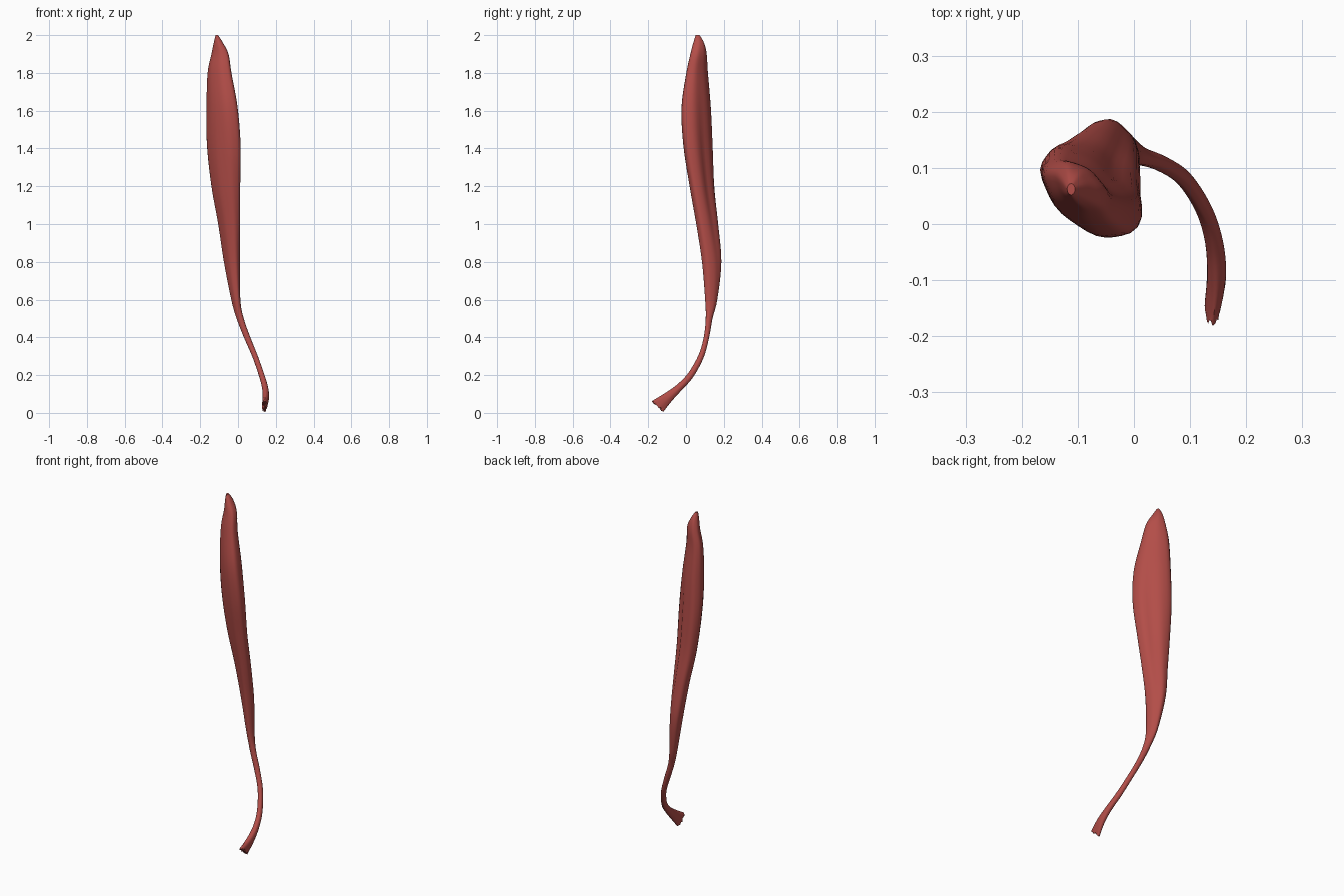
import bpy
import bmesh
from math import sin, cos, pi, exp, radians, asin
from mathutils import Vector
import random

random.seed(4)
cube = bpy.data.objects.get("Cube")
if cube:
    bpy.data.objects.remove(cube, do_unlink=True)

SIDES = 32
STEPS = 5

# Key sections: centre x, centre y, height, half width, half depth, tilt, skew
SECTIONS = [
    (-.112, .062, 2.0, .007, .010, 0, 0),
    (-.104, .067, 1.96, .024, .028, 0, -.2),
    (-.095, .066, 1.9, .045, .043, 0, -.4),
    (-.097, .058, 1.8, .063, .057, 0, -.5),
    (-.083, .053, 1.62, .082, .077, 0, -.5),
    (-.074, .063, 1.42, .089, .077, 0, -.5),
    (-.064, .085, 1.2, .076, .065, 0, -.45),
    (-.047, .113, 1.0, .058, .058, 0, -.4),
    (-.033, .136, .8, .042, .051, 0, -.35),
    (-.012, .133, .6, .024, .032, 0, -.3),
    (.011, .122, .5, .019, .018, 0, -.2),
    (.048, .108, .4, .017, .014, -10, 0),
    (.090, .080, .3, .015, .015, -25, 0),
    (.125, .025, .2, .015, .017, -40, 0),
    (.143, -.035, .135, .016, .019, -45, 0),
    (.147, -.095, .082, .017, .028, -45, 0),
    (.140, -.147, .036, .014, .041, -43, 0),
]


def blend(a, b, c, d, t):
    """Smooth curve through b and c."""
    return tuple(
        q + .5 * t * (r - p + t * (2 * p - 5 * q + 4 * r - s + t * (3 * (q - r) + s - p)))
        for p, q, r, s in zip(a, b, c, d))


def section_ring(bm, values, ragged=0):
    """One closed outline, flattened and grooved along its inner side."""
    cx, cy, cz, hx, hy, tilt, skew = values
    tilt, skew = radians(tilt), asin(skew)
    groove = .24 * exp(-((cz - 1.25) / .45) ** 2)
    ring = []
    for i in range(SIDES):
        a = 2 * pi * i / SIDES
        r = 1 - groove * exp(-((a - pi / 4 + skew / 2) / .45) ** 2)
        r += .018 * sin(7 * a + 3 * cz)
        x, d = hx * r * cos(a), hy * r * sin(a + skew)
        jag = random.uniform(-ragged, ragged)
        ring.append(bm.verts.new(Vector((
            cx + x,
            cy + d * cos(tilt) + jag,
            max(0, cz + d * sin(tilt) + jag)))))
    return ring


# Loft the belly and its tendon as one continuous skin
keys = [SECTIONS[0]] + SECTIONS + [SECTIONS[-1]]
path = []
for k in range(len(SECTIONS) - 1):
    path += [blend(*keys[k:k + 4], s / STEPS) for s in range(STEPS)]
path.append(SECTIONS[-1])

bm = bmesh.new()
rings = [section_ring(bm, v, .006 if v is path[-1] else 0) for v in path]
for upper, lower in zip(rings, rings[1:]):
    for i in range(SIDES):
        j = (i + 1) % SIDES
        bm.faces.new((upper[i], lower[i], lower[j], upper[j]))

# Close the pointed top and the frayed tendon end
for ring in (rings[0], rings[-1]):
    middle = sum((v.co for v in ring), Vector()) / SIDES
    tip = bm.verts.new(middle)
    for i in range(SIDES):
        bm.faces.new((ring[i], ring[(i + 1) % SIDES], tip))
bmesh.ops.recalc_face_normals(bm, faces=bm.faces)

mesh = bpy.data.meshes.new("muscle_with_tendon")
bm.to_mesh(mesh)
bm.free()
muscle = bpy.data.objects.new("muscle_with_tendon", mesh)
bpy.context.collection.objects.link(muscle)

# Muscle red
red = bpy.data.materials.new("muscle_red")
red.use_nodes = True
colour = (.45, .075, .065, 1)
red.diffuse_color = colour
red.node_tree.nodes["Principled BSDF"].inputs["Base Color"].default_value = colour
mesh.materials.append(red)

bpy.ops.object.select_all(action="DESELECT")
muscle.select_set(True)
bpy.context.view_layer.objects.active = muscle
bpy.ops.object.shade_smooth_by_angle(angle=radians(40))
